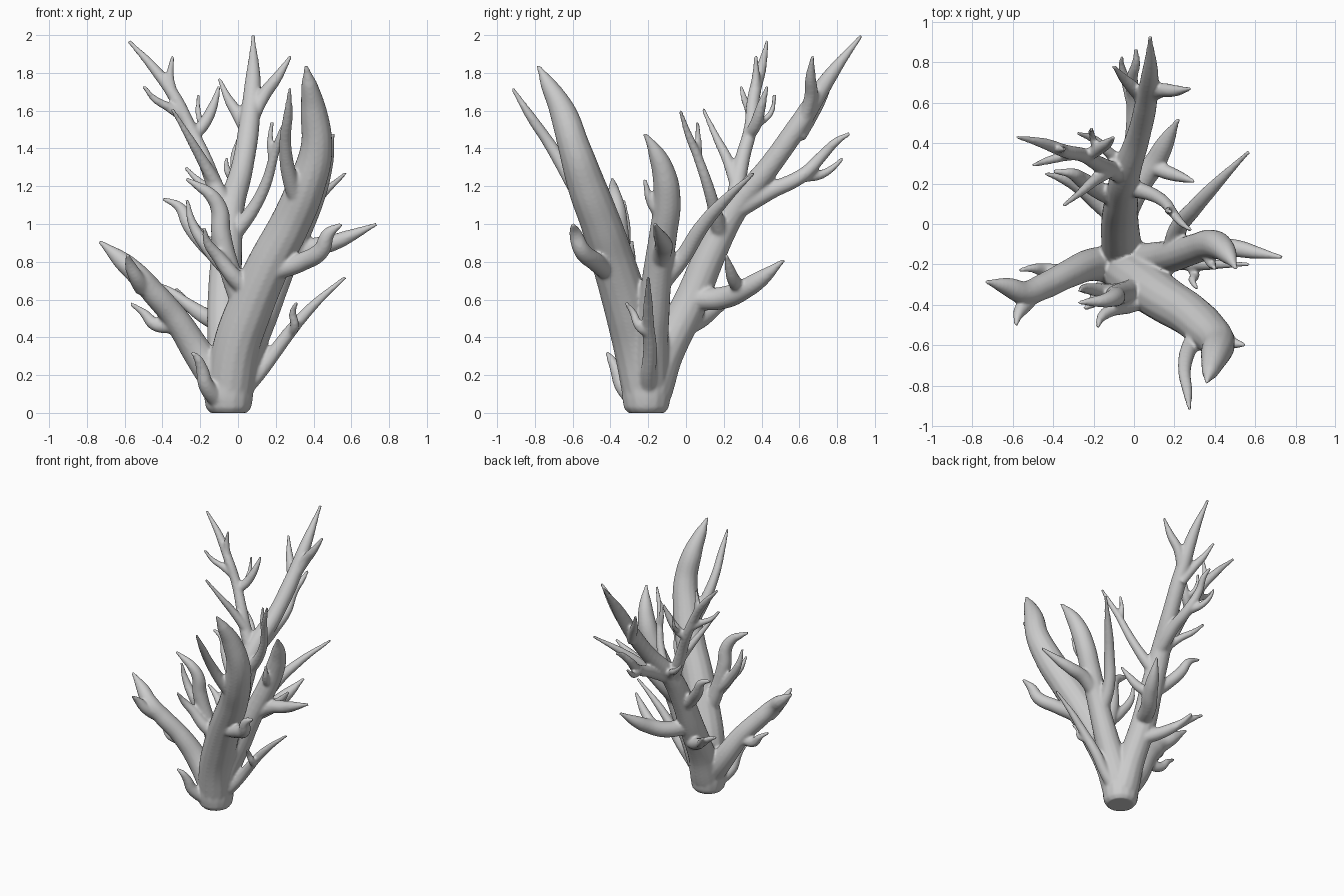
import bpy

# One curve holds every limb; each limb is a tapered round spline
data = bpy.data.curves.new("branching_coral", 'CURVE')
data.dimensions = '3D'
data.bevel_depth = 1.0
data.bevel_resolution = 5
data.resolution_u = 8
data.use_fill_caps = True


def branch(*pts):
    """Smooth tapered limb through (x, y, z, radius) points, with a blunt tip."""
    s = data.splines.new('BEZIER')
    s.radius_interpolation = 'CARDINAL'
    s.bezier_points.add(len(pts) - 1)
    for bp, (x, y, z, r) in zip(s.bezier_points, pts):
        bp.co = (x, y, z)
        bp.radius = max(r, .011)
        bp.handle_left_type = bp.handle_right_type = 'AUTO'


# Stump
branch((-.05, -.21, 0, .1), (-.05, -.21, .025, .12), (-.05, -.21, .12, .132), (-.05, -.21, .25, .12))

# Front limb and its twigs
branch((-.047, -.215, .12, .125), (-.01, -.26, .35, .125), (.06, -.31, .55, .123), (.17, -.385, .8, .115),
       (.275, -.45, 1.0, .108), (.36, -.525, 1.2, .102), (.415, -.59, 1.4, .086), (.4, -.655, 1.6, .07),
       (.375, -.735, 1.75, .04), (.36, -.785, 1.84, .008))
branch((.35, -.5, 1.03, .04), (.28, -.6, 1.22, .042), (.25, -.72, 1.42, .033), (.265, -.83, 1.58, .025),
       (.275, -.92, 1.72, .006))
branch((.2, -.42, .75, .05), (.34, -.48, .8, .05), (.44, -.55, .86, .046), (.48, -.585, .95, .034),
       (.55, -.6, 1.0, .012))
branch((-.1, -.26, .06, .05), (-.17, -.34, .15, .042), (-.19, -.37, .23, .033), (-.215, -.4, .29, .022),
       (-.245, -.42, .32, .007))
branch((.06, -.36, .64, .05), (-.03, -.4, .73, .045), (-.1, -.42, .82, .036), (-.16, -.46, .9, .025),
       (-.18, -.51, .98, .006))
branch((.03, -.32, .55, .06), (-.05, -.34, .78, .055), (-.09, -.355, .95, .053), (-.1, -.365, 1.08, .046),
       (-.15, -.38, 1.16, .035), (-.21, -.385, 1.2, .024), (-.275, -.39, 1.24, .007))
branch((-.05, -.33, .74, .035), (-.15, -.33, .86, .036), (-.24, -.32, 1.0, .026), (-.27, -.33, 1.13, .006))

# Back limb
branch((-.05, -.19, .12, .12), (-.06, -.12, .3, .103), (-.07, .02, .58, .093), (-.06, .13, .84, .083),
       (-.04, .25, 1.07, .073), (.02, .43, 1.29, .06), (.06, .6, 1.53, .055), (.08, .76, 1.78, .04),
       (.08, .93, 2.0, .008))
# Back limb, low twigs
branch((-.04, .06, .6, .06), (.03, .2, .61, .06), (.1, .3, .65, .055), (.16, .41, .72, .042), (.22, .52, .81, .008))
branch((.1, .28, .66, .038), (.18, .25, .71, .035), (.24, .23, .77, .025), (.3, .21, .84, .007))
branch((-.08, .03, .47, .05), (-.17, .1, .51, .045), (-.26, .17, .57, .034), (-.37, .23, .65, .022),
       (-.44, .25, .69, .007))
branch((-.24, .17, .55, .028), (-.285, .22, .6, .022), (-.33, .26, .66, .006))
branch((-.07, .12, .8, .05), (-.18, .17, .9, .045), (-.26, .22, 1.0, .04), (-.31, .25, 1.09, .028),
       (-.4, .26, 1.135, .007))
# Back limb, high twigs
branch((.06, .6, 1.5, .03), (.13, .66, 1.67, .036), (.21, .66, 1.78, .028), (.28, .67, 1.89, .006))
branch((.06, .6, 1.46, .035), (0, .67, 1.58, .034), (-.05, .72, 1.66, .025), (-.1, .78, 1.77, .006))
branch((-.02, .28, 1.08, .05), (0, .44, 1.17, .045), (0, .62, 1.26, .038), (-.01, .72, 1.36, .03),
       (.01, .8, 1.44, .022), (.01, .87, 1.48, .007))
branch((-.01, .6, 1.25, .03), (-.04, .71, 1.26, .025), (-.06, .78, 1.3, .018), (-.06, .83, 1.35, .006))
branch((-.02, .18, .95, .045), (.08, .15, 1.08, .036), (.15, .11, 1.22, .03), (.19, .06, 1.36, .025),
       (.23, .01, 1.48, .02), (.28, -.03, 1.6, .006))
branch((.18, .07, 1.33, .02), (.17, .065, 1.44, .018), (.18, .06, 1.54, .006))
branch((-.05, .28, 1.08, .03), (-.13, .36, 1.17, .028), (-.2, .42, 1.22, .022), (-.28, .45, 1.3, .006))

# Upper left bough on the back limb
branch((-.04, .24, 1.03, .05), (-.12, .27, 1.2, .045), (-.18, .3, 1.35, .04), (-.25, .34, 1.5, .036),
       (-.34, .36, 1.68, .034), (-.45, .4, 1.83, .027), (-.58, .43, 1.97, .006))
branch((-.34, .36, 1.67, .027), (-.36, .37, 1.78, .022), (-.345, .37, 1.89, .006))
branch((-.28, .35, 1.56, .03), (-.37, .33, 1.62, .025), (-.44, .31, 1.66, .019), (-.5, .29, 1.73, .006))
branch((-.24, .33, 1.46, .03), (-.18, .37, 1.53, .033), (-.13, .4, 1.63, .025), (-.1, .43, 1.73, .006))
branch((-.19, .37, 1.52, .02), (-.21, .45, 1.59, .016), (-.21, .47, 1.69, .006))
branch((-.11, .27, 1.2, .036), (-.19, .22, 1.34, .03), (-.26, .16, 1.46, .021), (-.35, .09, 1.61, .006))

# Left limb and twigs
branch((-.07, -.21, .12, .095), (-.2, -.2, .3, .083), (-.33, -.25, .5, .07), (-.45, -.31, .64, .065),
       (-.54, -.34, .74, .058), (-.63, -.31, .82, .045), (-.735, -.285, .91, .008))
branch((-.5, -.33, .66, .05), (-.54, -.4, .72, .04), (-.57, -.44, .78, .03), (-.585, -.5, .84, .008))
branch((-.34, -.24, .46, .04), (-.44, -.23, .47, .036), (-.5, -.22, .53, .023), (-.57, -.23, .58, .007))

# Right limb and twigs
branch((-.04, -.205, .13, .115), (.05, -.19, .35, .098), (.14, -.17, .55, .085), (.22, -.15, .75, .078),
       (.31, -.12, .95, .075), (.38, -.1, 1.12, .073), (.43, -.115, 1.26, .064), (.47, -.16, 1.38, .042),
       (.505, -.22, 1.48, .008))
branch((.19, -.12, .7, .05), (.22, -.02, .82, .045), (.3, .08, .98, .04), (.41, .2, 1.12, .03),
       (.57, .36, 1.27, .006))
branch((.26, -.14, .8, .05), (.38, -.12, .87, .05), (.5, -.12, .9, .045), (.6, -.14, .94, .033),
       (.735, -.165, 1.0, .007))
branch((.36, -.13, 1.04, .035), (.38, -.19, 1.13, .026), (.4, -.22, 1.24, .006))
# Low right bough
branch((.0, -.2, .1, .05), (.1, -.2, .2, .042), (.2, -.19, .33, .038), (.3, -.2, .46, .033),
       (.41, -.2, .58, .025), (.57, -.2, .72, .006))
branch((.28, -.2, .42, .026), (.3, -.25, .46, .025), (.29, -.28, .53, .02), (.31, -.32, .585, .006))

# Fuse all limbs into one skin and soften the joints
coral = bpy.data.objects.new("branching_coral", data)
bpy.context.collection.objects.link(coral)
bpy.context.view_layer.objects.active = coral
coral.select_set(True)
bpy.ops.object.convert(target='MESH')
coral = bpy.context.view_layer.objects.active
fuse = coral.modifiers.new("fuse", 'REMESH')
fuse.mode = 'VOXEL'
fuse.voxel_size = 0.009
fuse.use_smooth_shade = True
soft = coral.modifiers.new("soften", 'SMOOTH')
soft.factor = 0.5
soft.iterations = 8
